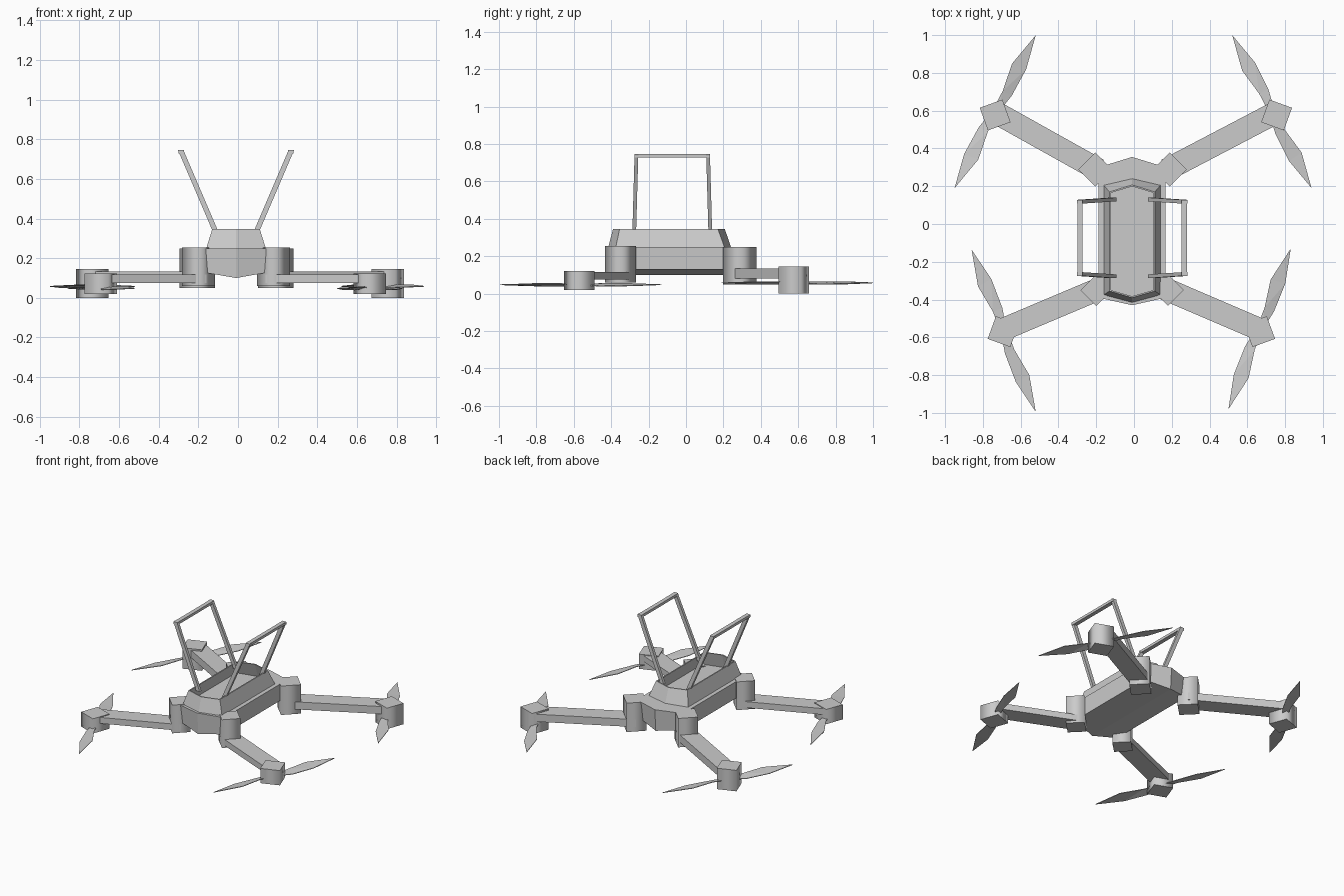
import bpy, bmesh
from math import cos, sin, pi, radians
from mathutils import Vector

if "Cube" in bpy.data.objects:
    bpy.data.objects.remove(bpy.data.objects["Cube"])

CX = -0.01  # hull centre line


def finish(name, bm):
    bmesh.ops.recalc_face_normals(bm, faces=bm.faces)
    me = bpy.data.meshes.new(name)
    bm.to_mesh(me)
    bm.free()
    ob = bpy.data.objects.new(name, me)
    bpy.context.collection.objects.link(ob)
    return ob


def loft(name, rings, caps=True, closed=False, smooth=False):
    """Skin equal-length rings; six-sided caps are split along the keel."""
    bm = bmesh.new()
    vs = [[bm.verts.new(p) for p in r] for r in rings]
    n = len(rings[0])
    pairs = list(zip(vs, vs[1:])) + ([(vs[-1], vs[0])] if closed else [])
    for a, b in pairs:
        for i in range(n):
            j = (i + 1) % n
            f = bm.faces.new((a[i], a[j], b[j], b[i]))
            f.smooth = smooth
    if caps:
        for r in (vs[0], vs[-1]):
            split = [r[:4], [r[3], r[4], r[5], r[0]]] if n == 6 else [r]
            for part in split:
                f = bm.faces.new(part)
                for e in f.edges:
                    e.smooth = False
    return finish(name, bm)


def hexring(w, tip_f, side_f, side_b, tip_b, z_tip, z_side):
    return [(CX, tip_f, z_tip), (CX + w, side_f, z_side), (CX + w, side_b, z_side),
            (CX, tip_b, z_tip), (CX - w, side_b, z_side), (CX - w, side_f, z_side)]


def post(name, x, y, r, z0, z1, turn):
    """Four-sided housing."""
    ring = lambda z: [(x + r * cos(turn + k * pi / 2), y + r * sin(turn + k * pi / 2), z)
                      for k in range(4)]
    return loft(name, [ring(z0), ring(z1)], smooth=True)


def beam(name, a, b, u, v):
    """Rectangular bar from a to b with half-thickness vectors u and v."""
    a, b, u, v = map(Vector, (a, b, u, v))
    ring = lambda c: [c + u + v, c - u + v, c - u - v, c + u - v]
    return loft(name, [ring(a), ring(b)])


# Hull with a shallow keel underneath
loft("hull", [hexring(0.172, -0.42, -0.38, 0.29, 0.345, 0.10, 0.13),
              hexring(0.178, -0.43, -0.39, 0.30, 0.355, 0.25, 0.25)])

# Tapered open collar on the hull
loft("collar", [hexring(0.15, -0.415, -0.375, 0.205, 0.24, 0.25, 0.25),
                hexring(0.12, -0.39, -0.355, 0.17, 0.207, 0.347, 0.347),
                hexring(0.112, -0.382, -0.35, 0.165, 0.199, 0.347, 0.347),
                hexring(0.142, -0.407, -0.37, 0.20, 0.232, 0.25, 0.25)],
     caps=False, closed=True)

# Landing frames
for s, side in ((-1, "left"), (1, "right")):
    x0, x1 = CX + s * 0.097, CX + s * 0.279
    u, v = (0.014, 0, 0), (0, 0.01, 0)
    beam(f"{side}_frame_front_leg", (x0, -0.277, 0.32), (x1, -0.265, 0.745), u, v)
    beam(f"{side}_frame_rear_leg", (x0, 0.13, 0.32), (x1, 0.118, 0.745), u, v)
    beam(f"{side}_frame_bar", (x1 - s * 0.003, -0.275, 0.737), (x1 - s * 0.003, 0.128, 0.737),
         (0.014, 0, 0), (0, 0, 0.009))


def propeller(name, c, tip):
    """Two slightly twisted thin blades, point-symmetric about c."""
    c = Vector(c)
    d = Vector((tip[0] - c.x, tip[1] - c.y, 0))
    length = d.length
    d.normalize()
    side = Vector((-d.y, d.x, 0))
    # distance along blade, sideways offset, height
    outline = [(0, -0.016, 0), (0.25, -0.038, -0.008), (0.60, -0.040, -0.006),
               (1, 0, 0), (0.58, 0.040, 0.006), (0.25, 0.016, 0.006), (0, 0.016, 0)]
    bm = bmesh.new()
    for s in (1, -1):
        top, low = ([bm.verts.new(c + s * (d * t * length + side * o) + Vector((0, 0, h + k)))
                     for t, o, h in outline] for k in (0.002, -0.002))
        n = len(outline)
        bm.faces.new(top)
        bm.faces.new(low[::-1])
        for i in range(n):
            j = (i + 1) % n
            bm.faces.new((top[i], low[i], low[j], top[j]))
    bmesh.ops.triangulate(bm, faces=[f for f in bm.faces if len(f.verts) > 4])
    finish(name, bm)


# Arms: name, hub centre, motor centre, propeller centre, propeller tip
arms = [
    ("rear_left", (-0.205, 0.288), (-0.735, 0.577), (-0.735, 0.595), (-0.52, 1.0)),
    ("rear_right", (0.19, 0.288), (0.755, 0.577), (0.73, 0.595), (0.52, 1.0)),
    ("front_left", (-0.20, -0.35), (-0.693, -0.57), (-0.69, -0.565), (-0.52, -0.995)),
    ("front_right", (0.18, -0.35), (0.665, -0.57), (0.665, -0.555), (0.50, -0.98)),
]
for name, hub, motor, prop, tip in arms:
    rear = name.startswith("rear")
    left = name.endswith("left")
    hr, hz0, hz1 = (0.09, 0.05, 0.25) if rear else (0.083, 0.06, 0.255)
    mr, mz0, mz1 = (0.09, 0.0, 0.145) if rear else (0.09, 0.02, 0.122)
    az, ah = (0.108, 0.026) if rear else (0.096, 0.021)
    pz = 0.058 if rear else 0.048
    post(f"{name}_hub", *hub, hr, hz0, hz1, 0)
    turn = radians(65 if left == rear else 25)
    post(f"{name}_motor", *motor, mr, mz0, mz1, turn)
    a = Vector((*hub, az))
    b = Vector((*motor, az))
    a.y += 0.008 if rear else 0
    b.y += 0.015 if rear else 0.012
    d = (b - a).normalized()
    beam(f"{name}_arm", a - d * 0.02, b, Vector((-d.y, d.x, 0)) * 0.06, (0, 0, ah))
    propeller(f"{name}_propeller", (*prop, pz), tip)
